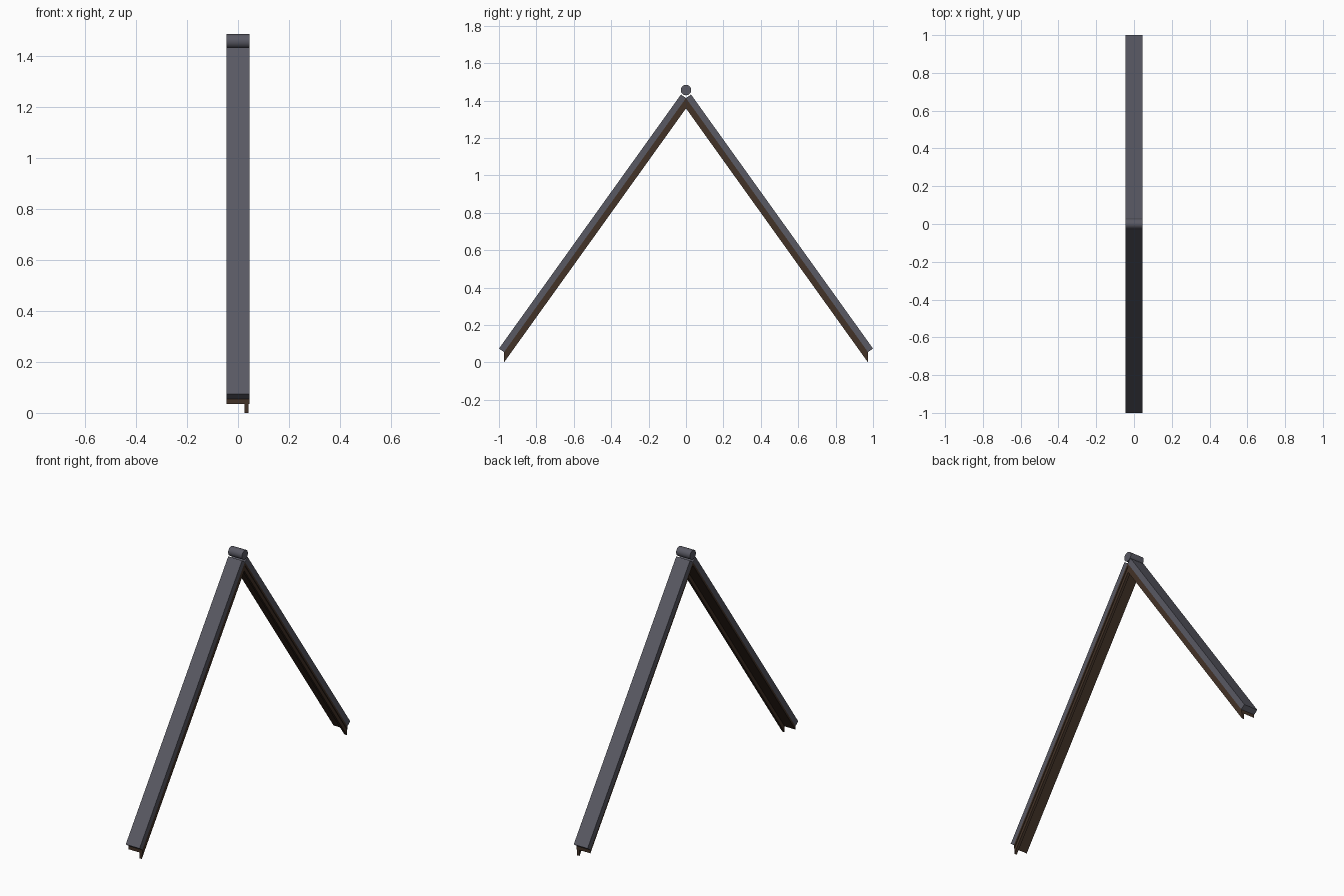
import bpy, bmesh, math
from mathutils import Vector

if "Cube" in bpy.data.objects:
    bpy.data.objects.remove(bpy.data.objects["Cube"])

def material(name, col):
    m = bpy.data.materials.new(name)
    m.diffuse_color = col
    m.use_nodes = True
    m.node_tree.nodes["Principled BSDF"].inputs["Base Color"].default_value = m.diffuse_color
    return m

SLATE = material("slate_grey", (0.10, 0.10, 0.125, 1))
WOOD = material("dark_wood", (0.055, 0.032, 0.02, 1))

def prism(name, outline, x0, x1, side, mat):
    """Extrude a (y, z) outline from x0 to x1; side mirrors it in y."""
    bm = bmesh.new()
    face = bm.faces.new([bm.verts.new((x0, side * y, z)) for y, z in outline])
    ext = bmesh.ops.extrude_face_region(bm, geom=[face])["geom"]
    bmesh.ops.translate(bm, vec=(x1 - x0, 0, 0),
                        verts=[v for v in ext if isinstance(v, bmesh.types.BMVert)])
    bmesh.ops.recalc_face_normals(bm, faces=bm.faces)
    me = bpy.data.meshes.new(name)
    bm.to_mesh(me)
    bm.free()
    me.materials.append(mat)
    ob = bpy.data.objects.new(name, me)
    bpy.context.collection.objects.link(ob)
    return ob

# Slope line: underside of the grey slab
top, end = Vector((0.0, 1.413)), Vector((0.973, 0.055))
along = (end - top).normalized()
out = Vector((-along.y, along.x))
THICK = 0.033

def sloped_strip(depth_top, depth_bottom):
    """Strip with plumb-cut ends hanging under the slope line."""
    return [(p.x, p.y - d) for p, d in
            ((top, depth_top), (end, depth_top), (end, depth_bottom), (top, depth_bottom))]

for side, tag in ((-1, "front"), (1, "back")):
    # Square-ended roof slab
    prism(tag + "_slab", [top, end, end + out * THICK, top + out * THICK],
          -0.046, 0.046, side, SLATE)
    # Wooden board and hanging edge strip below it
    prism(tag + "_board", sloped_strip(0, 0.02), -0.046, 0.046, side, WOOD)
    prism(tag + "_edge_strip", sloped_strip(0.02, 0.055), 0.026, 0.042, side, WOOD)

# Round ridge cap
bpy.ops.mesh.primitive_cylinder_add(vertices=32, radius=0.028, depth=0.092,
                                    location=(0, 0, 1.456), rotation=(0, math.pi / 2, 0))
cap = bpy.context.object
cap.name = "ridge_cap"
cap.data.materials.append(SLATE)
bpy.ops.object.shade_smooth_by_angle(angle=math.radians(40))
